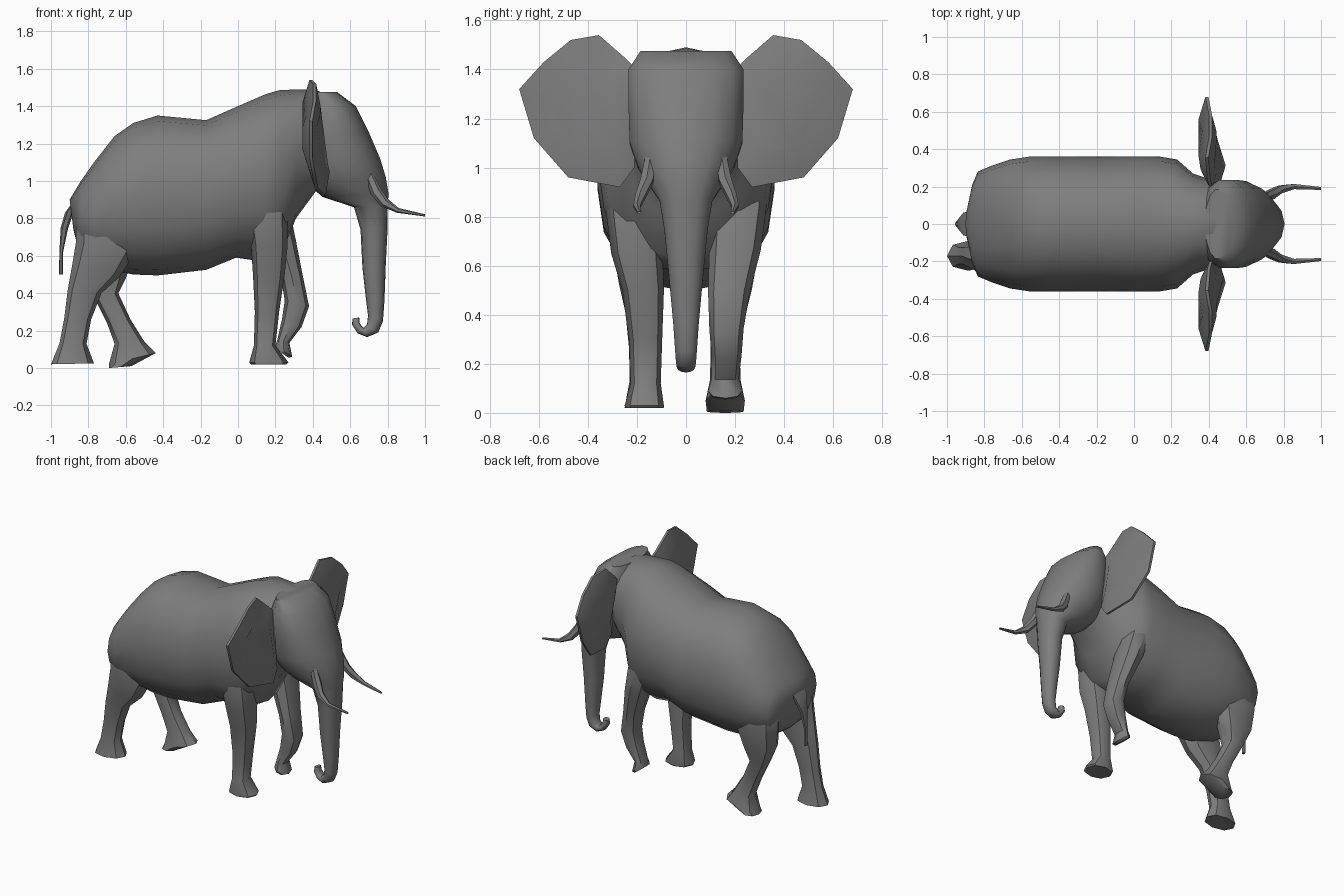
import bpy, bmesh, math

# Dark grey hide
hide = bpy.data.materials.new("dark_grey_hide")
hide.diffuse_color = (.21, .207, .21, 1)


def skin(name, rings):
    """Closed mesh through a list of equal-length point rings."""
    bm = bmesh.new()
    loops = [[bm.verts.new(p) for p in r] for r in rings]
    n = len(loops[0])
    for a, b in zip(loops, loops[1:]):
        for i in range(n):
            j = (i + 1) % n
            bm.faces.new((a[i], a[j], b[j], b[i]))
    bm.faces.new(loops[0][::-1])
    bm.faces.new(loops[-1])
    bmesh.ops.recalc_face_normals(bm, faces=bm.faces)
    me = bpy.data.meshes.new(name)
    bm.to_mesh(me)
    bm.free()
    me.materials.append(hide)
    ob = bpy.data.objects.new(name, me)
    bpy.context.collection.objects.link(ob)
    return ob


def limb(name, sections, sides=10, power=2.2, side=1):
    """Loft of rounded sections: (xa, za, xb, zb, half width, y centre)."""
    def f(v):
        return math.copysign(abs(v) ** (2 / power), v)
    rings = []
    for s in sections:
        xa, za, xb, zb, hw = s[:5]
        yc = s[5] if len(s) > 5 else 0
        ring = []
        for k in range(sides):
            t = 2 * math.pi * k / sides
            c, w = f(math.cos(t)), f(math.sin(t))
            ring.append(((xa + xb) / 2 + (xa - xb) / 2 * c,
                         side * (yc + hw * w),
                         (za + zb) / 2 + (za - zb) / 2 * c))
        rings.append(ring)
    return skin(name, rings)


# Barrel body, rump to neck
limb("body", [
    (-.90, .90, -.88, .74, .08), (-.87, .95, -.86, .66, .21),
    (-.84, 1.00, -.83, .60, .28), (-.77, 1.10, -.76, .55, .31),
    (-.66, 1.24, -.66, .52, .345), (-.56, 1.31, -.56, .50, .36),
    (-.43, 1.35, -.43, .495, .36), (-.17, 1.325, -.17, .525, .36),
    (0, 1.40, -.01, .59, .36), (.15, 1.465, .13, .57, .36),
    (.22, 1.485, .24, .63, .345), (.32, 1.49, .31, .80, .27),
    (.42, 1.485, .42, .95, .235), (.50, 1.45, .50, 1.02, .20)], 16)

# Head running down into the trunk with a curled tip
limb("head_and_trunk", [
    (.53, 1.475, .38, 1.475, .19), (.63, 1.40, .35, 1.40, .24),
    (.70, 1.26, .32, 1.26, .24), (.76, 1.12, .33, 1.08, .235),
    (.79, 1.02, .38, .98, .20), (.805, .93, .45, .915, .15),
    (.80, .87, .62, .86, .11), (.80, .75, .655, .74, .09),
    (.79, .55, .665, .54, .07), (.783, .36, .685, .36, .053),
    (.775, .25, .695, .28, .046), (.75, .19, .69, .235, .042),
    (.69, .165, .672, .215, .038), (.64, .185, .66, .225, .034),
    (.61, .23, .65, .243, .03), (.612, .265, .648, .27, .024)], 14)

# Legs in mid stride
thigh = [(-.60, .96, -.76, .96, .07, .18), (-.55, .80, -.865, .80, .10, .19)]
limb("rear_leg_right", thigh + [
    (-.55, .62, -.865, .68, .105, .19), (-.63, .49, -.885, .56, .088, .185),
    (-.73, .40, -.91, .42, .072, .175), (-.785, .26, -.93, .26, .062, .17),
    (-.81, .13, -.955, .13, .06, .17), (-.77, .025, -1.0, .02, .08, .17)],
    8, side=-1)
limb("rear_leg_left", thigh + [
    (-.55, .62, -.86, .68, .105, .19), (-.60, .48, -.84, .52, .088, .18),
    (-.64, .40, -.77, .38, .07, .17), (-.575, .26, -.70, .24, .06, .16),
    (-.50, .14, -.66, .13, .062, .16), (-.44, .08, -.69, .02, .08, .16),
    (-.57, .01, -.69, 0, .075, .16)], 8)
limb("front_leg_right", [
    (.22, 1.05, .04, 1.05, .09, .20), (.265, .85, .04, .85, .115, .215),
    (.265, .65, .07, .65, .105, .20), (.25, .5, .08, .5, .085, .175),
    (.22, .3, .09, .3, .068, .165), (.20, .12, .085, .12, .062, .165),
    (.27, .03, .06, .03, .08, .17), (.26, .02, .07, .02, .078, .17)],
    8, side=-1)
limb("front_leg_left", [
    (.22, 1.05, .04, 1.05, .09, .20), (.275, .85, .08, .85, .115, .215),
    (.31, .68, .16, .65, .105, .20), (.345, .5, .23, .48, .085, .175),
    (.38, .33, .25, .36, .07, .165), (.34, .22, .235, .26, .062, .165),
    (.275, .135, .21, .15, .056, .16), (.29, .06, .20, .12, .07, .16),
    (.27, .055, .20, .105, .065, .16)], 8)

# Tail with a broad root
limb("tail", [
    (-.82, .96, -.86, .92, .08), (-.87, .86, -.925, .83, .07),
    (-.91, .74, -.948, .75, .032), (-.935, .62, -.955, .62, .013),
    (-.937, .50, -.957, .50, .014)], 6)

# Ear rim as (x, y, z)
rim = [(.41, .20, 1.40), (.40, .24, 1.44), (.39, .355, 1.54), (.41, .47, 1.52),
       (.41, .58, 1.43), (.39, .68, 1.32), (.39, .62, 1.12), (.42, .48, .96),
       (.46, .27, .92), (.45, .21, 1.0)]


def ear_ring(dx, k, side):
    return [(x + dx, side * (.38 + (y - .38) * k), 1.24 + (z - 1.24) * k)
            for x, y, z in rim]


for label, s in (("right", -1), ("left", 1)):
    skin("ear_" + label, [ear_ring(-.045, .6, s), ear_ring(-.008, 1, s),
                          ear_ring(.008, 1, s), ear_ring(.03, .6, s)])
    # Tusk bending forward
    limb("tusk_" + label, [
        (.72, 1.05, .68, 1.02, .025, .145), (.765, .96, .71, .93, .03, .16),
        (.80, .905, .765, .865, .024, .185), (.86, .855, .85, .83, .016, .20),
        (1.0, .822, 1.0, .81, .009, .19)], 6, 2, s)

for ob in bpy.context.collection.objects:
    ob.select_set(True)
    bpy.context.view_layer.objects.active = ob
bpy.ops.object.shade_smooth_by_angle(angle=math.radians(45))
